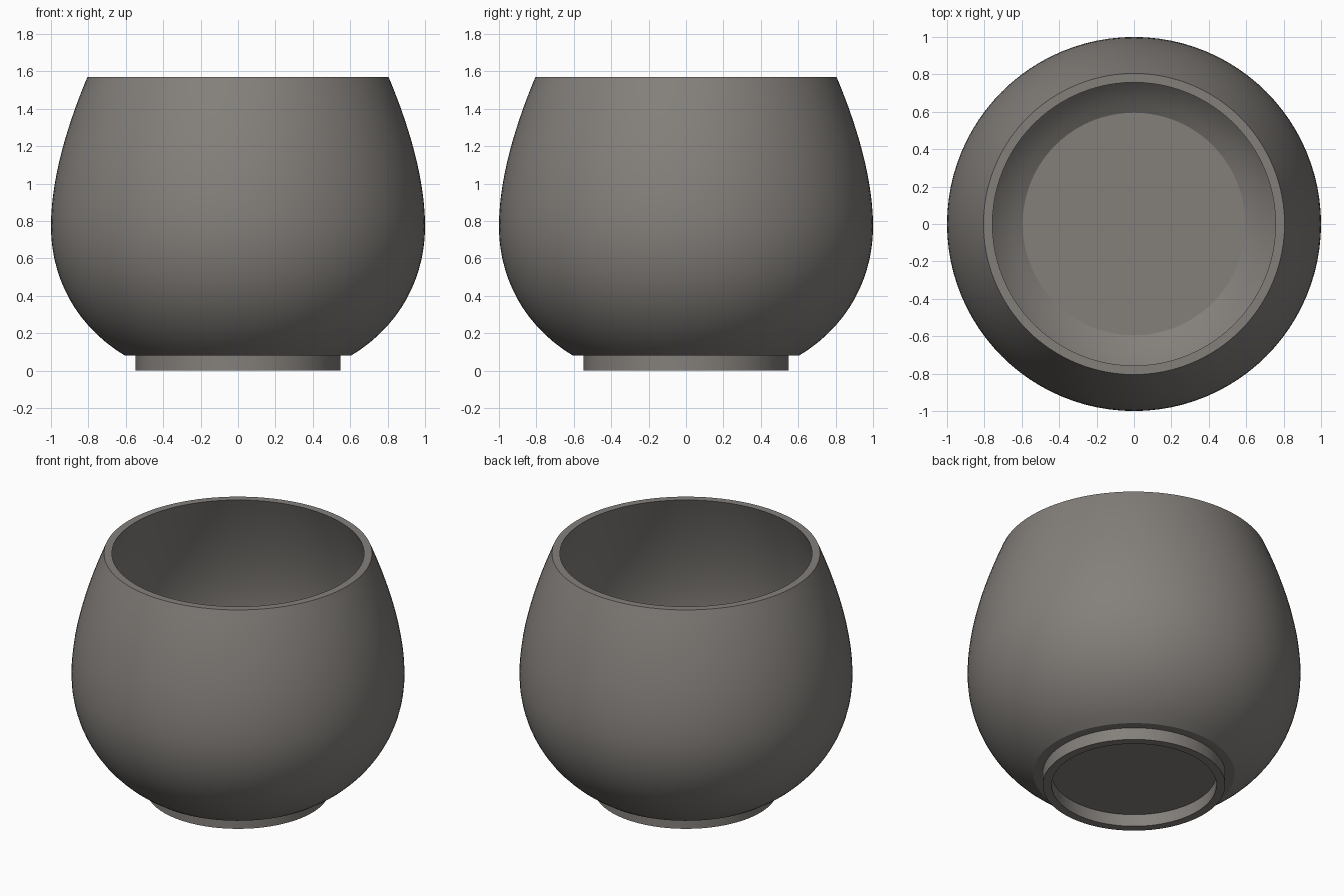
import bpy
import bmesh
import math

if "Cube" in bpy.data.objects:
    bpy.data.objects.remove(bpy.data.objects["Cube"])

SEGMENTS = 96

clay = bpy.data.materials.new("warm_grey_clay")
clay.diffuse_color = (0.23, 0.214, 0.198, 1)
clay.use_nodes = True
clay.node_tree.nodes["Principled BSDF"].inputs["Base Color"].default_value = clay.diffuse_color


def bezier(a, b, c, d, steps=14):
    """Points along a cubic curve, both ends included."""
    pts = []
    for i in range(steps + 1):
        t = i / steps
        w = ((1 - t) ** 3, 3 * t * (1 - t) ** 2, 3 * t * t * (1 - t), t ** 3)
        pts.append(tuple(sum(k * p[j] for k, p in zip(w, (a, b, c, d))) for j in (0, 1)))
    return pts


def lathe(name, profile):
    """Spin a closed (radius, height) profile around the z axis."""
    bm = bmesh.new()
    verts = [bm.verts.new((r, 0, z)) for r, z in profile]
    edges = [bm.edges.new(pair) for pair in zip(verts, verts[1:])]
    if profile[0][0] > 0:
        edges.append(bm.edges.new((verts[-1], verts[0])))
    bmesh.ops.spin(bm, geom=verts + edges, cent=(0, 0, 0), axis=(0, 0, 1),
                   angle=math.tau, steps=SEGMENTS)
    bmesh.ops.remove_doubles(bm, verts=bm.verts, dist=1e-4)
    bmesh.ops.recalc_face_normals(bm, faces=bm.faces)
    mesh = bpy.data.meshes.new(name)
    bm.to_mesh(mesh)
    bm.free()
    mesh.materials.append(clay)
    obj = bpy.data.objects.new(name, mesh)
    bpy.context.collection.objects.link(obj)
    bpy.ops.object.select_all(action='DESELECT')
    obj.select_set(True)
    bpy.context.view_layer.objects.active = obj
    bpy.ops.object.shade_smooth_by_angle(angle=math.radians(28))
    return obj


# Bowl: rounded outer wall, flat rim, parallel inner wall and flat floor
outer = bezier((0.605, 0.08), (0.87, 0.24), (1.0, 0.50), (1.0, 0.77))
outer += bezier((1.0, 0.77), (1.0, 1.03), (0.91, 1.32), (0.805, 1.57))[1:]
inner = bezier((0.757, 1.57), (0.86, 1.32), (0.95, 1.03), (0.95, 0.77))
inner += bezier((0.95, 0.77), (0.95, 0.52), (0.83, 0.27), (0.595, 0.13))[1:]
lathe("bowl", [(0, 0.08)] + outer + inner + [(0, 0.13)])

# Foot: thin ring under the bowl
lathe("foot_ring", [(0.495, 0), (0.548, 0), (0.548, 0.08), (0.495, 0.08)])
